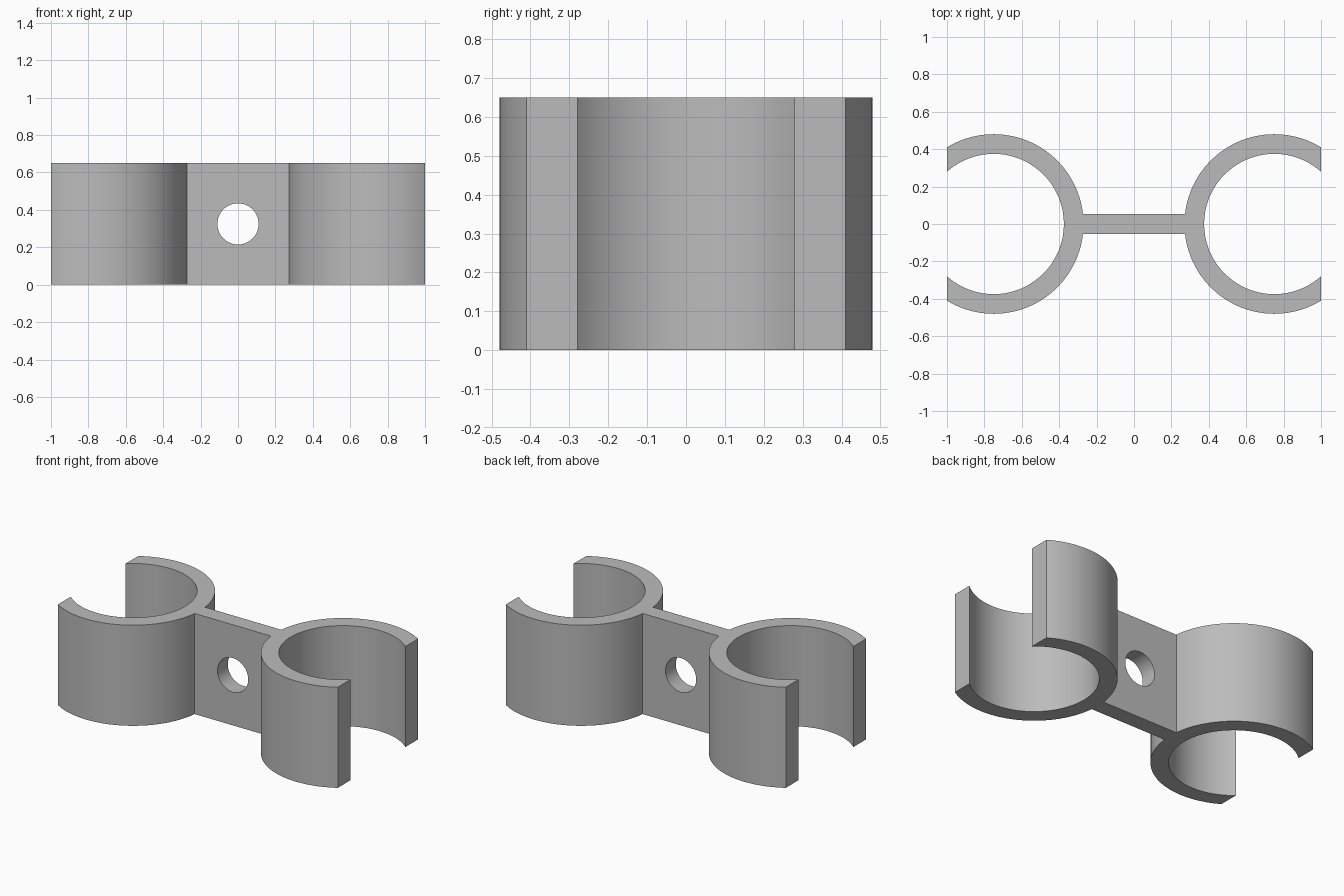
import bpy, bmesh
from math import acos, asin, cos, sin, pi

cube = bpy.data.objects.get("Cube")
if cube:
    bpy.data.objects.remove(cube, do_unlink=True)

HEIGHT = 0.65
CENTRE, OUTER, INNER = 0.75, 0.48, 0.375   # ring centre and radii
WEB = 0.053                                # half thickness of the bridge
HOLE = 0.11
TIP = 1.0                                  # flat cut across each ring opening

grey = bpy.data.materials.new("plain grey")
grey.use_nodes = True
colour = (0.5, 0.5, 0.5, 1)
grey.diffuse_color = colour
grey.node_tree.nodes["Principled BSDF"].inputs["Base Color"].default_value = colour


def arc(radius, start, end, steps):
    """Points on the left ring's circle, from start to end angle."""
    angles = [start + (end - start) * i / steps for i in range(steps + 1)]
    return [(CENTRE + radius * cos(a), radius * sin(a)) for a in angles]


def mirrored(points, sx, sy):
    return [(sx * x, sy * y) for x, y in points]


# Closed outline of both clips and the bridge between them
outer_tip = acos((TIP - CENTRE) / OUTER)
inner_tip = acos((TIP - CENTRE) / INNER)
outside = arc(OUTER, outer_tip, pi - asin(WEB / OUTER), 40)
inside = arc(INNER, 2 * pi - inner_tip, inner_tip, 72)
outline = (outside
           + mirrored(outside[::-1], -1, 1)
           + mirrored(inside[::-1], -1, 1)
           + mirrored(outside, -1, -1)
           + mirrored(outside[::-1], 1, -1)
           + inside)

# Double clip body, extruded upward
bm = bmesh.new()
base = bm.faces.new([bm.verts.new((x, y, 0)) for x, y in outline])
extruded = bmesh.ops.extrude_face_region(bm, geom=[base], use_keep_orig=True)["geom"]
top_verts = [g for g in extruded if isinstance(g, bmesh.types.BMVert)]
bmesh.ops.translate(bm, verts=top_verts, vec=(0, 0, HEIGHT))
bmesh.ops.recalc_face_normals(bm, faces=bm.faces)
mesh = bpy.data.meshes.new("double_clip")
bm.to_mesh(mesh)
bm.free()
mesh.materials.append(grey)
clip = bpy.data.objects.new("double_clip", mesh)
bpy.context.collection.objects.link(clip)

# Round screw hole through the bridge
bpy.ops.mesh.primitive_cylinder_add(vertices=64, radius=HOLE, depth=0.3,
                                    location=(0, 0, HEIGHT / 2), rotation=(pi / 2, 0, 0))
cutter = bpy.context.object
cutter.name = "screw_hole_cutter"
cutter.data.materials.append(grey)
cut = clip.modifiers.new("screw_hole", 'BOOLEAN')
cut.operation = 'DIFFERENCE'
cut.solver = 'EXACT'
cut.object = cutter

# Apply the hole, then smooth the curved walls with crisp edges
bpy.ops.object.select_all(action='DESELECT')
clip.select_set(True)
bpy.context.view_layer.objects.active = clip
bpy.ops.object.modifier_apply(modifier=cut.name)
bpy.data.objects.remove(cutter, do_unlink=True)
bpy.ops.object.shade_smooth_by_angle(angle=pi / 6)
